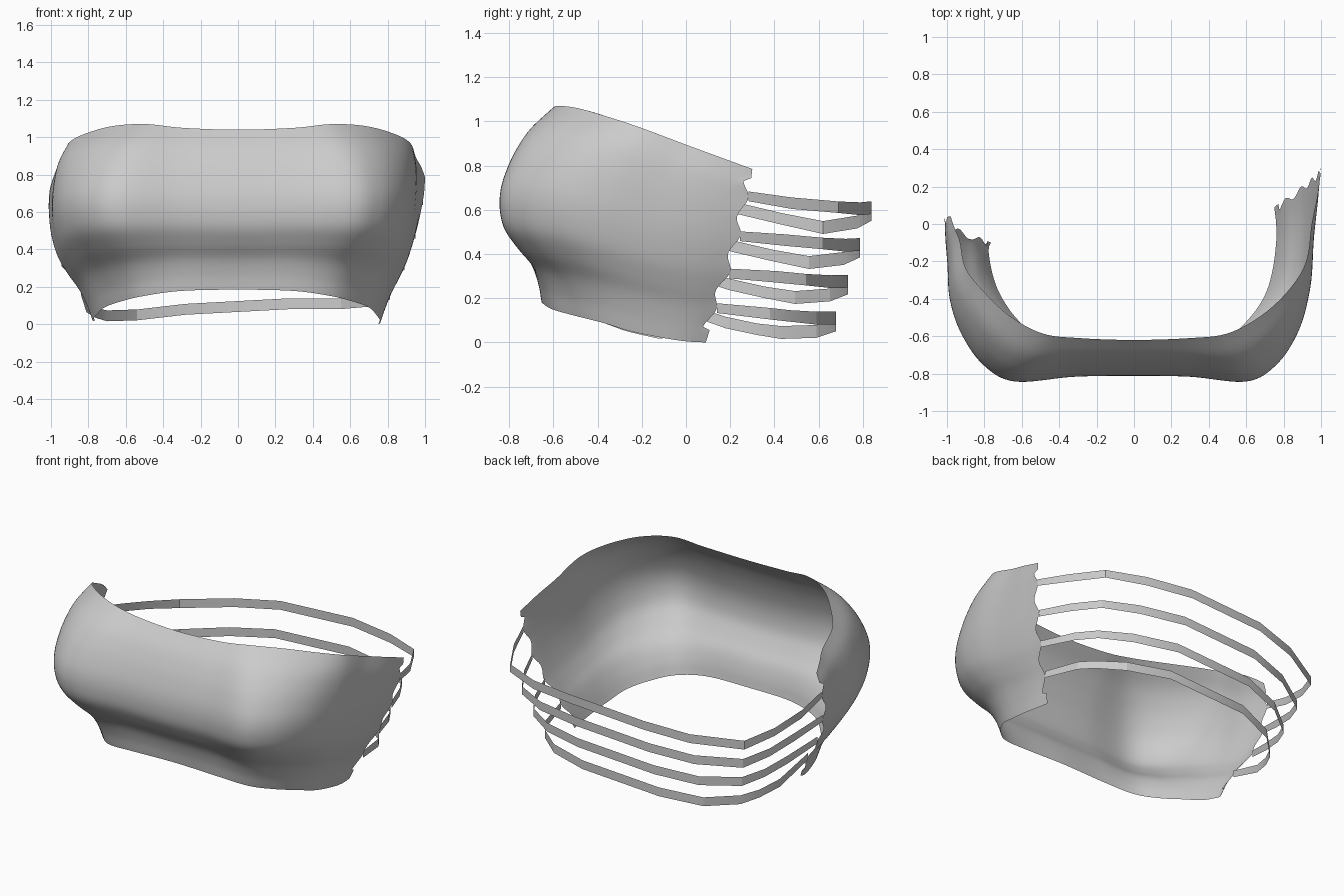
import bpy, bmesh, math
from mathutils import Vector

if "Cube" in bpy.data.objects:
    bpy.data.objects.remove(bpy.data.objects["Cube"])


def spline(pts, t):
    """Catmull-Rom point at t in 0..1 along pts."""
    n = len(pts) - 1
    f = min(max(t, 0), 1) * n
    i = min(int(f), n - 1)
    f -= i
    b, c = pts[i], pts[i + 1]
    a = pts[i - 1] if i > 0 else b * 2 - c
    d = pts[i + 2] if i + 2 <= n else c * 2 - b
    return (b * 2 + (c - a) * f + (a * 2 - b * 5 + c * 4 - d) * f ** 2
            + (b * 3 - a - c * 3 + d) * f ** 3) * 0.5


def grid_object(name, rows, angle):
    bm = bmesh.new()
    vs = [[bm.verts.new(p) for p in row] for row in rows]
    for r0, r1 in zip(vs, vs[1:]):
        for i in range(len(r0) - 1):
            bm.faces.new((r0[i], r0[i + 1], r1[i + 1], r1[i]))
    mesh = bpy.data.meshes.new(name)
    bm.to_mesh(mesh)
    bm.free()
    ob = bpy.data.objects.new(name, mesh)
    bpy.context.collection.objects.link(ob)
    bpy.context.view_layer.objects.active = ob
    ob.select_set(True)
    bpy.ops.object.shade_smooth_by_angle(angle=math.radians(angle))
    ob.select_set(False)


# Half outlines, front centre to rear right: hem, fullest line, neckline
HEM = [(0, -.65, .185), (.3, -.65, .178), (.5, -.605, .15), (.62, -.5, .12), (.7, -.38, .09),
       (.74, -.25, .05), (.76, -.1, .02), (.76, 0, .005), (.75, .09, 0)]
FULL = [(0, -.81, .62), (.3, -.815, .63), (.6, -.84, .63), (.76, -.75, .62), (.87, -.58, .6),
        (.92, -.38, .55), (.93, -.15, .48), (.935, .05, .44), (.93, .23, .42)]
NECK = [(0, -.62, 1.04), (.3, -.61, 1.05), (.5, -.585, 1.07), (.68, -.49, 1.06), (.83, -.35, 1.02),
        (.92, -.2, .97), (.95, 0, .895), (.98, .15, .84), (1, .3, .785)]
SWELL = [0, .11, .3, .63, .9, 1, .99, .88, .7, .43, 0]
VM = .53


def both_sides(half, x_scale, pull):
    """Left half is a mirror whose rear end stops further forward."""
    left = []
    for i, (x, y, z) in enumerate(half[1:], 1):
        k = max(0, (i - 4) / 4) ** 1.5
        left.append(Vector((-x * x_scale, y - pull * k, z + .02 * k)))
    return left[::-1] + [Vector(p) for p in half]


hem = both_sides(HEM, 1.02, .19)
full = both_sides(FULL, 1.06, .23)
neck = both_sides(NECK, .98, .26)

# Front band: swelling sheet with a scalloped rear edge
ROWS, COLS = 56, 128
rows = []
for j in range(ROWS + 1):
    v = j / ROWS
    row = []
    for i in range(COLS + 1):
        u = i / COLS
        h, f, n = (spline(c, u) for c in (hem, full, neck))
        p = h.lerp(n, v) + (f - h.lerp(n, VM)) * spline(SWELL, v)
        w = max(0, (abs(2 * u - 1) - .9) / .1) ** 2
        if .07 < p.z < .74:
            p.y -= .035 * w * (1 - math.cos(math.tau * (p.z - .15) / .168)) / 2
        row.append(p)
    rows.append(row)
grid_object("front_band", rows, 60)

# Back straps: blended between the highest and lowest strap paths
HIGH = [(.97, .27, .655), (.92, .48, .63), (.8, .69, .612), (.56, .79, .605), (.25, .84, .61),
        (-.28, .84, .58), (-.57, .775, .545), (-.86, .62, .52), (-.95, .43, .56),
        (-1, .22, .61), (-.98, -.02, .67)]
LOW = [(.81, .12, .15), (.76, .38, .13), (.7, .47, .12), (.55, .59, .11), (.28, .68, .11),
       (-.28, .68, .08), (-.54, .59, .05), (-.7, .43, .045), (-.76, .32, .06),
       (-.81, .18, .09), (-.83, -.07, .17)]
for k in range(4):
    path = [Vector(a).lerp(Vector(b), k / 3) for a, b in zip(HIGH, LOW)]
    for end, col in ((0, COLS), (-1, 0)):
        z = path[end].z
        path[end] = min((r[col] for r in rows), key=lambda p: abs(p.z - z)).copy()
    half = [.022] + [.026] * 2 + [.029] * 5 + [.026] * 2 + [.022]
    grid_object(f"back_strap_{k + 1}",
                [[p + Vector((0, 0, s * w)) for p, w in zip(path, half)] for s in (1, -1)], 20)
